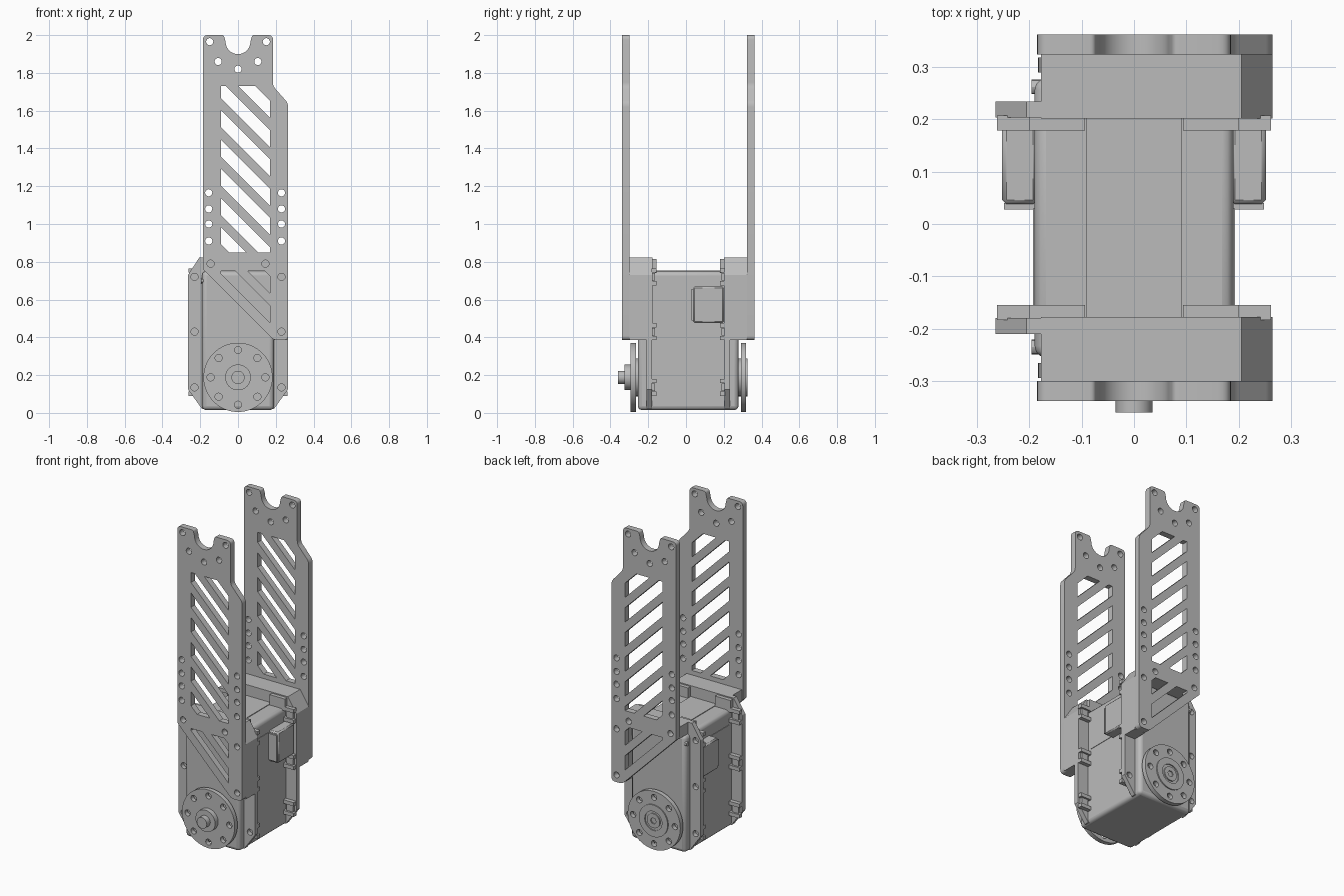
import bpy, math
from math import cos, sin, pi, radians
from mathutils import Vector

if "Cube" in bpy.data.objects:
    bpy.data.objects.remove(bpy.data.objects["Cube"])

grey = bpy.data.materials.new("plain grey")
grey.use_nodes = True
grey.diffuse_color = (0.5, 0.5, 0.5, 1)
grey.node_tree.nodes["Principled BSDF"].inputs["Base Color"].default_value = (0.5, 0.5, 0.5, 1)


def finish(ob, name, bevel=0, segments=3):
    ob.name = name
    ob.data.materials.clear()
    ob.data.materials.append(grey)
    if bevel:
        mod = ob.modifiers.new("Bevel", "BEVEL")
        mod.width, mod.segments = bevel, segments
    bpy.ops.object.select_all(action="DESELECT")
    ob.select_set(True)
    bpy.context.view_layer.objects.active = ob
    bpy.ops.object.shade_smooth_by_angle(angle=radians(30))
    return ob


def box(name, x, y, z, bevel=0, segments=3):
    bpy.ops.mesh.primitive_cube_add(size=1)
    ob = bpy.context.object
    ob.location = [(a + b) / 2 for a, b in (x, y, z)]
    ob.scale = [b - a for a, b in (x, y, z)]
    bpy.ops.object.transform_apply(location=False, rotation=False, scale=True)
    return finish(ob, name, bevel, segments)


def disc(name, x, z, r, y0, y1, sides=40):
    bpy.ops.mesh.primitive_cylinder_add(vertices=sides, radius=r, depth=y1 - y0,
                                        location=(x, (y0 + y1) / 2, z), rotation=(pi / 2, 0, 0))
    return finish(bpy.context.object, name)


def circle(x, z, r, n=16):
    return [(x + r * cos(2 * pi * i / n), z + r * sin(2 * pi * i / n)) for i in range(n)]


def sheet(name, loops, y0, y1):
    """Extrude an outline in the XZ plane; the further loops become holes."""
    cu = bpy.data.curves.new(name, "CURVE")
    cu.dimensions, cu.fill_mode, cu.extrude = "2D", "BOTH", (y1 - y0) / 2
    for loop in loops:
        sp = cu.splines.new("POLY")
        sp.points.add(len(loop) - 1)
        for p, (x, z) in zip(sp.points, loop):
            p.co = (x, z, 0, 1)
        sp.use_cyclic_u = True
    ob = bpy.data.objects.new(name, cu)
    bpy.context.collection.objects.link(ob)
    ob.rotation_euler.x = pi / 2
    ob.location.y = (y0 + y1) / 2
    bpy.ops.object.select_all(action="DESELECT")
    ob.select_set(True)
    bpy.context.view_layer.objects.active = ob
    bpy.ops.object.convert(target="MESH")
    return finish(bpy.context.object, name)


def rounded(points):
    """Round the corners that carry a radius: (x, z, radius)."""
    out = []
    for i, (x, z, r) in enumerate(points):
        c = Vector((x, z))
        if not r:
            out.append((x, z))
            continue
        a = c + (Vector(points[i - 1][:2]) - c).normalized() * r
        b = c + (Vector(points[(i + 1) % len(points)][:2]) - c).normalized() * r
        for k in range(6):
            t = k / 5
            out.append(tuple(a * (1 - t) ** 2 + c * 2 * t * (1 - t) + b * t * t))
    return out


def clip(poly, limit, sign):
    """Keep the side of a convex polygon where sign * (x + z - limit) >= 0."""
    out = []
    for i, q in enumerate(poly):
        p = poly[i - 1]
        dp, dq = (sign * (v[0] + v[1] - limit) for v in (p, q))
        if dp * dq < 0:
            t = dp / (dp - dq)
            out.append((p[0] + (q[0] - p[0]) * t, p[1] + (q[1] - p[1]) * t))
        if dq >= 0:
            out.append(q)
    return out


# Diagonal slots cut from two rectangular windows
slots = []
for z0, z1 in ((0.85, 1.73), (0.45, 0.75)):
    window = [(-0.09, z0), (0.17, z0), (0.17, z1), (-0.09, z1)]
    for k in range(-6, 2):
        s = 1.577 + 0.155 * k
        slot = clip(window, s, 1)
        slot = clip(slot, s + 0.09, -1) if slot else []
        if len(slot) > 2:
            slots.append(slot)

# Screw holes of the side plates
spots = [(0, 1.82), (0.23, 0.72), (0.23, 0.43)]
for side in (-1, 1):
    spots += [(side * 0.15, 1.965), (side * 0.105, 1.86), (side * 0.145, 0.79)]
for z in (1.165, 1.08, 1.0, 0.91):
    spots += [(-0.155, z), (0.23, z)]
holes = [circle(x, z, 0.019) for x, z in spots]

# Side plate outline with the round notch on top
notch = [(0.066 * cos(a), 1.965 + 0.066 * sin(a), 0) for a in [-pi * i / 14 for i in range(15)]]
outline = rounded([(0.075, 2.0, 0.01)] + notch + [
    (-0.075, 2.0, 0.01), (-0.185, 2.0, 0.025), (-0.185, 0.76, 0.01), (0.19, 0.385, 0.02),
    (0.265, 0.385, 0.025), (0.265, 1.64, 0.02), (0.185, 1.73, 0.02), (0.185, 2.0, 0.025)])

# Bracket wall that wraps the top and left of the case
wall = [(-0.178, 0.75), (0.19, 0.75), (0.19, 0.385), (0.265, 0.385),
        (0.265, 0.73), (0.205, 0.822), (-0.178, 0.822)]

# Flange ring around the case
flange = [(-0.19, 0.02), (0.19, 0.02), (0.265, 0.125), (0.265, 0.73),
          (0.205, 0.822), (-0.205, 0.822), (-0.265, 0.73), (-0.265, 0.125)]
flange_holes = [circle(s * 0.23, z, 0.019) for s in (-1, 1) for z in (0.135, 0.43, 0.72)]

MID = 0.012  # the servo is symmetric about this depth
for end, d in (("front", -1), ("back", 1)):
    def span(a, b):
        return sorted((MID + d * a, MID + d * b))

    sheet(end + "_side_plate", [outline] + slots + holes, *span(0.312, 0.35))
    sheet(end + "_bracket_wall", [wall], *span(0.19, 0.312))
    sheet(end + "_flange", [flange] + flange_holes, *span(0.192, 0.222))

    # Screw bosses on the inner face of the flange
    for s in (-1, 1):
        tag = "left" if s > 0 else "right"
        for n, z in enumerate((0.135, 0.43, 0.72)):
            for part, lo, hi in (("lower", -0.045, -0.022), ("upper", 0.022, 0.045)):
                box(f"{end}_{tag}_boss_{part}_{n}", sorted((s * 0.19, s * 0.262)), span(0.167, 0.195),
                    (z + lo, z + hi))
            box(f"{end}_{tag}_nut_{n}", sorted((s * 0.205, s * 0.25)), span(0.175, 0.195),
                (z - 0.02, z + 0.02))
        box(f"{end}_{tag}_top_boss", sorted((s * 0.094, s * 0.2)), span(0.167, 0.195), (0.74, 0.815))

    # Output horn with its ring of holes
    ring = [circle(0.145 * cos(i * pi / 4), 0.188 + 0.145 * sin(i * pi / 4), 0.019) for i in range(8)]
    sheet(end + "_horn", [circle(0, 0.188, 0.183, 64)] + ring, *span(0.278, 0.306))
    disc(end + "_horn_neck", 0, 0.188, 0.1, *span(0.25, 0.285))

# Centre of the horns
disc("front_hub", 0, 0.188, 0.068, -0.325, -0.28)
disc("front_shaft", 0, 0.188, 0.035, -0.36, -0.30, 24)
sheet("back_hub", [circle(0, 0.188, 0.1, 40), circle(0, 0.188, 0.06, 32)], 0.30, 0.325)
sheet("back_screw", [circle(0, 0.188, 0.045, 24), circle(0, 0.188, 0.02, 6)], 0.30, 0.325)

# Servo case
box("servo_case", (-0.19, 0.19), (-0.255, 0.278), (0.015, 0.75), 0.022)
box("case_top_pad", (-0.092, 0.092), (-0.187, 0.211), (0.74, 0.754))

# Cable sockets and flat panels on both sides
for s, tag in ((-1, "right"), (1, "left")):
    box(tag + "_socket", sorted((s * 0.185, s * 0.252)), (0.038, 0.2), (0.475, 0.67), 0.008, 1)
    box(tag + "_socket_lip", sorted((s * 0.185, s * 0.248)), (0.028, 0.04), (0.49, 0.655))
    box(tag + "_case_panel", sorted((s * 0.185, s * 0.193)), (-0.155, 0.03), (0.49, 0.66))

# Small screw heads on the right side of the case
for n, y in enumerate((-0.235, 0.262)):
    bpy.ops.mesh.primitive_cylinder_add(vertices=12, radius=0.014, depth=0.02,
                                        location=(-0.186, y, 0.70), rotation=(0, pi / 2, 0))
    finish(bpy.context.object, f"case_screw_{n}")
